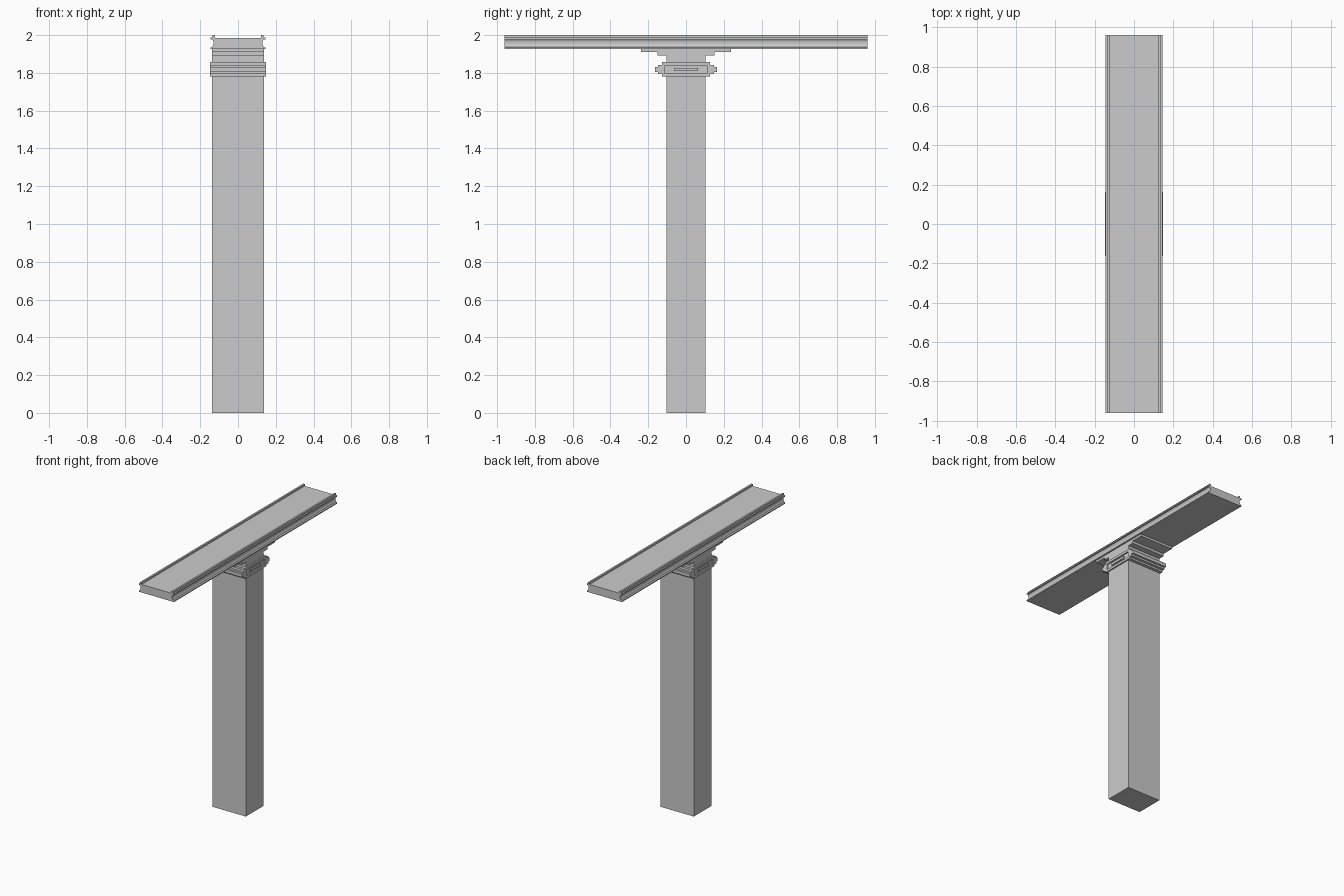
import bpy, bmesh

if "Cube" in bpy.data.objects:
    bpy.data.objects.remove(bpy.data.objects["Cube"])


def extrude_profile(name, pts, axis, half):
    """Closed profile swept symmetrically along x (pts = y,z) or y (pts = x,z)."""
    bm = bmesh.new()
    put = (lambda a, z, d: (d, a, z)) if axis == 'x' else (lambda a, z, d: (a, d, z))
    ends = [[bm.verts.new(put(a, z, d)) for a, z in pts] for d in (-half, half)]
    bm.faces.new(ends[0])
    bm.faces.new(ends[1])
    n = len(pts)
    for i in range(n):
        j = (i + 1) % n
        bm.faces.new((ends[0][i], ends[0][j], ends[1][j], ends[1][i]))
    bmesh.ops.recalc_face_normals(bm, faces=bm.faces)
    me = bpy.data.meshes.new(name)
    bm.to_mesh(me)
    bm.free()
    ob = bpy.data.objects.new(name, me)
    bpy.context.collection.objects.link(ob)
    return ob


def mirrored(half_pts):
    return half_pts + [(-a, z) for a, z in reversed(half_pts)]


def box(name, x0, x1, hy, z0, z1):
    ob = extrude_profile(name, [(x0, z0), (x1, z0), (x1, z1), (x0, z1)], 'y', hy)
    return ob


# Shaft
box("column_shaft", -0.137, 0.137, 0.104, 0, 1.78)

# Stepped moulding around the top of the shaft
band = extrude_profile("capital_band", mirrored([
    (0.127, 1.78), (0.127, 1.793), (0.148, 1.793), (0.148, 1.806), (0.163, 1.806),
    (0.163, 1.83), (0.148, 1.83), (0.148, 1.843), (0.127, 1.843), (0.127, 1.858)]),
    'x', 0.147)

# Recessed panel with a raised bar on both side faces
for side, s in (("right", 1), ("left", -1)):
    cutter = box("panel_cutter_" + side, *sorted((s * 0.137, s * 0.16)), 0.11, 1.797, 1.84)
    cutter.hide_render = True
    cutter.hide_set(True)
    cut = band.modifiers.new("panel_" + side, 'BOOLEAN')
    cut.operation = 'DIFFERENCE'
    cut.solver = 'EXACT'
    cut.object = cutter
    box("panel_bar_" + side, *sorted((s * 0.13, s * 0.146)), 0.063, 1.81, 1.827)

# Corbel stepping out under the beam
extrude_profile("corbel", mirrored([
    (0.104, 1.858), (0.104, 1.892), (0.15, 1.892), (0.15, 1.91),
    (0.237, 1.91), (0.237, 1.926)]), 'x', 0.137)

# Beam: flanged section with a raised lip along each top edge
extrude_profile("beam", mirrored([
    (0.145, 1.926), (0.145, 1.934), (0.136, 1.938), (0.13, 1.95), (0.13, 1.966),
    (0.136, 1.978), (0.145, 1.978), (0.145, 1.987), (0.135, 1.987), (0.135, 2.0),
    (0.122, 2.0), (0.122, 1.986)]), 'y', 0.96)
